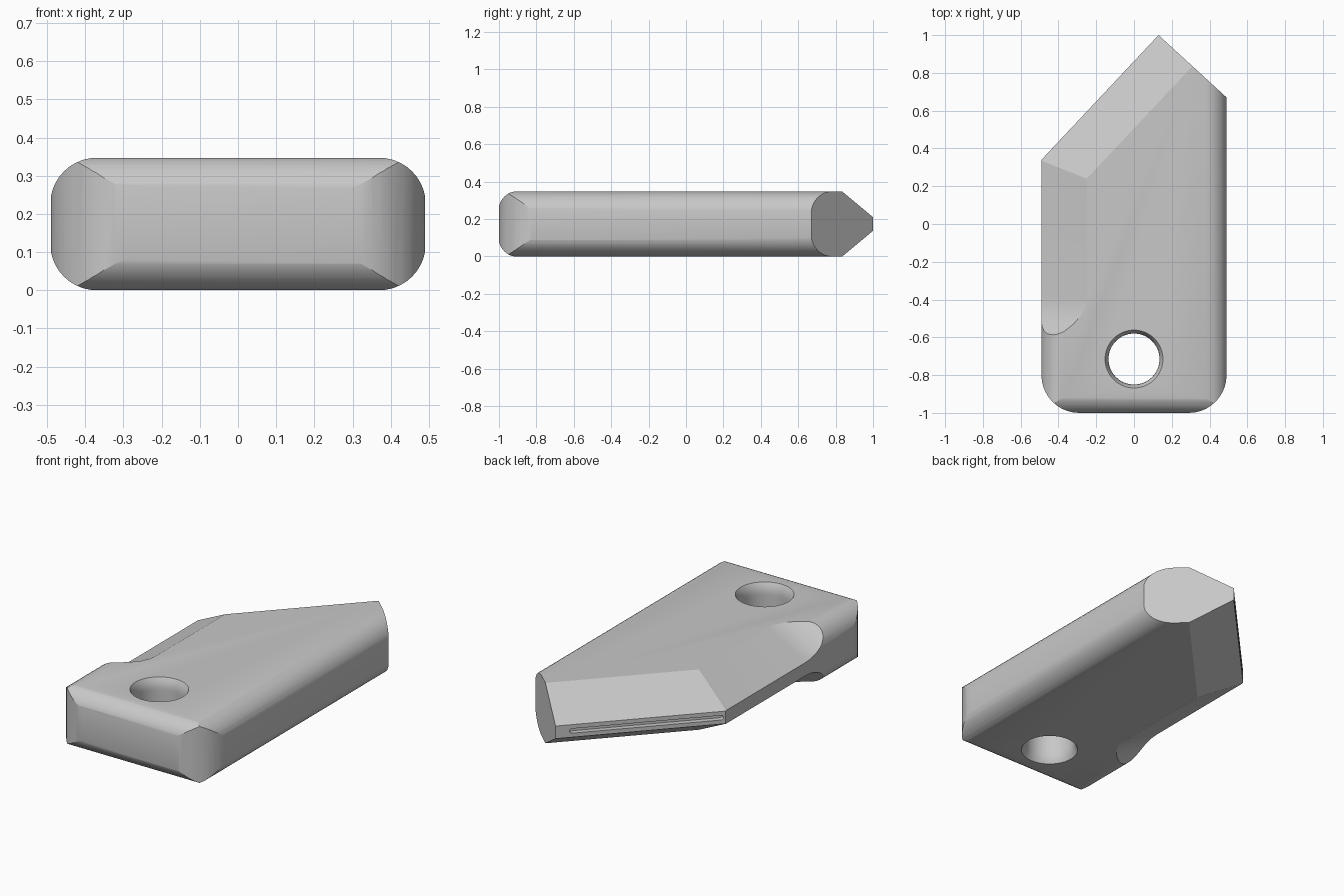
import bpy, bmesh
from math import sin, cos, pi
from mathutils import Vector

if "Cube" in bpy.data.objects:
    bpy.data.objects.remove(bpy.data.objects["Cube"], do_unlink=True)

X, Y, Z = Vector((1, 0, 0)), Vector((0, 1, 0)), Vector((0, 0, 1))
W, H = 0.49, 0.347           # half width, thickness
MID = H / 2


def add_object(name, bm):
    bmesh.ops.recalc_face_normals(bm, faces=bm.faces)
    mesh = bpy.data.meshes.new(name)
    bm.to_mesh(mesh)
    bm.free()
    obj = bpy.data.objects.new(name, mesh)
    bpy.context.collection.objects.link(obj)
    return obj


def prism(name, points, origin, u, v, w, half):
    """Extrude a 2D profile lying in the u, v plane by half along w both ways."""
    bm = bmesh.new()
    rings = [[bm.verts.new(origin + u * a + v * b + w * s) for a, b in points]
             for s in (-half, half)]
    bm.faces.new(rings[0])
    bm.faces.new(rings[1])
    n = len(points)
    for i in range(n):
        j = (i + 1) % n
        bm.faces.new((rings[0][i], rings[0][j], rings[1][j], rings[1][i]))
    return add_object(name, bm)


def arc(cx, cy, r, start, end, steps=10):
    angles = [start + (end - start) * i / steps for i in range(steps + 1)]
    return [(cx + r * cos(t), cy + r * sin(t)) for t in angles]


def rounded_rect(x0, x1, y0, y1, r):
    corners = [(x1 - r, y1 - r), (x0 + r, y1 - r), (x0 + r, y0 + r), (x1 - r, y0 + r)]
    return [p for i, (cx, cy) in enumerate(corners)
            for p in arc(cx, cy, r, i * pi / 2, (i + 1) * pi / 2)]


def combine(target, tool, operation):
    mod = target.modifiers.new(operation.lower(), "BOOLEAN")
    mod.object, mod.operation, mod.solver = tool, operation, "EXACT"
    bpy.context.view_layer.objects.active = target
    bpy.ops.object.modifier_apply(modifier=mod.name)
    bpy.data.objects.remove(tool, do_unlink=True)


# Body outline: rounded front corners and a slanted two-sided point at the back
R = 0.2
outline = (arc(-W + R, -1 + R, R, pi, 1.5 * pi) + arc(W - R, -1 + R, R, 1.5 * pi, 2 * pi)
           + [(W, 0.67), (0.13, 1.0), (-W, 0.34)])
body = prism("handle_body", outline, Z * MID, X, Y, Z, 0.4)

# Rounded long edges and rounded front edges
sides = rounded_rect(-W - 0.002, W + 0.002, 0, H, 0.122)
combine(body, prism("side_rounding", sides, Vector(), X, Z, Y, 1.5), "INTERSECT")
front = rounded_rect(-1.002, 1.5, -0.002, H + 0.002, 0.102)
combine(body, prism("front_rounding", front, Vector(), Y, Z, X, 1.5), "INTERSECT")

# Bevels on the left edge (with a curved run-out) and on the slanted edge
slant = Vector((0.62, 0.66, 0)).normalized()
slant_out = Vector((-slant.y, slant.x, 0))
run_out = arc(0.63, 0.3, 0.3, -pi / 2, 0) + [(-1.2, 0.3), (-1.2, 0)]
plain = [(-1, 0), (1.5, 0), (1.5, 0.4), (-1, 0.4)]
for side in (1, -1):
    up = Z * side
    corner = Vector((-0.25, 0.24, MID)) + up * MID
    for along, out, profile in ((-Y, -X, run_out), (slant, slant_out, plain)):
        slope = (out * 0.243 - up * 0.137).normalized()
        normal = (out * 0.137 + up * 0.243).normalized()
        combine(body, prism("bevel_cutter", profile, corner, along, normal, slope, 0.7),
                "DIFFERENCE")

# Narrow groove along the slanted edge
groove = rounded_rect(0.012, 0.83, -0.013, 0.013, 0.012)
combine(body, prism("groove_cutter", groove, Vector((-W, 0.34, MID)),
                    slant, Z, slant_out, 0.03), "DIFFERENCE")

# Through hole with softly flared rims
bm = bmesh.new()
steps = 24
heights = [-0.03 + (H + 0.06) * i / steps for i in range(steps + 1)]
radii = [0.135 + 0.018 * max(0, (abs(z - MID) - 0.1135) / 0.06) ** 2 for z in heights]
rings = [[bm.verts.new((r * cos(2 * pi * k / 64), -0.715 + r * sin(2 * pi * k / 64), z))
          for k in range(64)] for r, z in zip(radii, heights)]
bm.faces.new(rings[0])
bm.faces.new(rings[-1])
for low, high in zip(rings, rings[1:]):
    for k in range(64):
        n = (k + 1) % 64
        bm.faces.new((low[k], low[n], high[n], high[k]))
combine(body, add_object("hole_cutter", bm), "DIFFERENCE")

# Grey finish
grey = bpy.data.materials.new("plain_grey")
grey.use_nodes = True
colour = (0.58, 0.58, 0.58, 1)
grey.diffuse_color = colour
grey.node_tree.nodes["Principled BSDF"].inputs["Base Color"].default_value = colour
body.data.materials.clear()
body.data.materials.append(grey)

bpy.ops.object.select_all(action="DESELECT")
body.select_set(True)
bpy.context.view_layer.objects.active = body
bpy.ops.object.shade_smooth_by_angle(angle=pi / 11)
